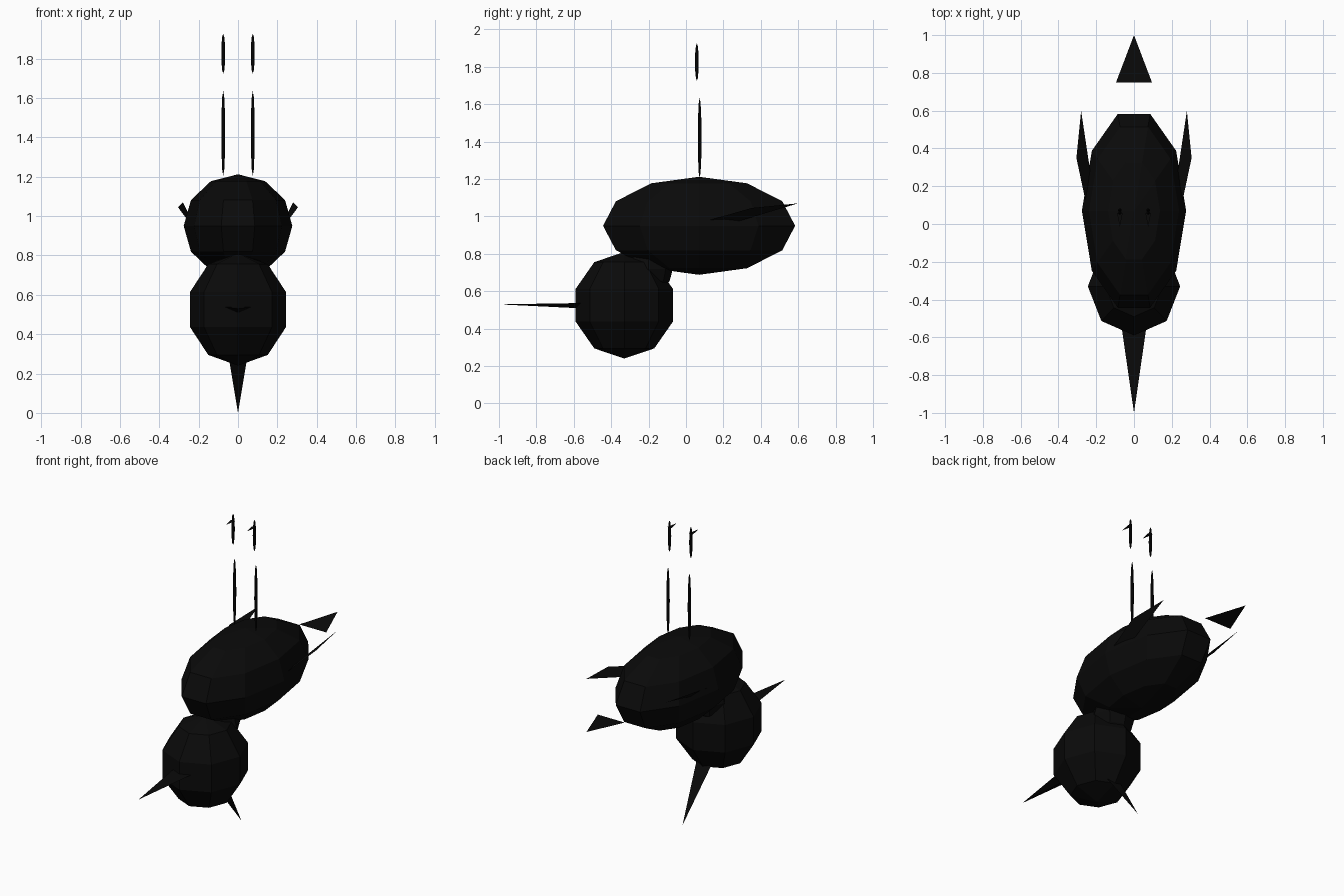
import bpy
import bmesh
from math import pi
from mathutils import Matrix, Vector

cube = bpy.data.objects.get("Cube")
if cube:
    bpy.data.objects.remove(cube, do_unlink=True)

# One flat near-black colour for the whole bird
black = bpy.data.materials.new("feather_black")
black.use_nodes = True
colour = (0.003, 0.003, 0.003, 1)
black.diffuse_color = colour
black.node_tree.nodes["Principled BSDF"].inputs["Base Color"].default_value = colour


def finish(name, bm):
    mesh = bpy.data.meshes.new(name)
    bm.to_mesh(mesh)
    bm.free()
    mesh.materials.append(black)
    obj = bpy.data.objects.new(name, mesh)
    bpy.context.collection.objects.link(obj)
    return obj


def ball(name, centre, radii, segments, rings):
    """Low-poly ellipsoid with a corner on the x axis."""
    bm = bmesh.new()
    matrix = (Matrix.Translation(centre) @ Matrix.Diagonal(Vector(radii)).to_4x4()
              @ Matrix.Rotation(pi / 2, 4, 'Z'))
    bmesh.ops.create_uvsphere(bm, u_segments=segments, v_segments=rings,
                              radius=1, matrix=matrix)
    return finish(name, bm)


def plate(name, points):
    """Single flat face."""
    bm = bmesh.new()
    bm.faces.new([bm.verts.new(p) for p in points])
    return finish(name, bm)


# Body, head and neck
ball("body", (0, 0.07, 0.95), (0.276, 0.54, 0.262), 10, 6)
ball("head", (0, -0.33, 0.525), (0.257, 0.273, 0.285), 8, 5)
ball("neck", (0, -0.2, 0.72), (0.13, 0.13, 0.13), 8, 6)

# Beak: a flattened three-sided cone
bm = bmesh.new()
tip = bm.verts.new((0, -1, 0.53))
base = [bm.verts.new(p) for p in ((-0.065, -0.55, 0.537), (0.065, -0.55, 0.537), (0, -0.55, 0.508))]
for i in range(3):
    bm.faces.new((tip, base[i], base[(i + 1) % 3]))
bm.faces.new(base)
bmesh.ops.recalc_face_normals(bm, faces=bm.faces)
finish("beak", bm)

# Crest spike behind the head, and the tail feather
plate("crest", [(-0.062, -0.22, 0.37), (0.062, -0.22, 0.37), (0, 0.035, 0)])
plate("tail", [(-0.095, 0.75, 0.95), (0.095, 0.75, 0.95), (0, 1, 0.96)])

# Paired wings, legs, feet and claws
for side, s in (("left", 1), ("right", -1)):
    plate(side + "_wing", [(s * 0.22, -0.05, 0.93), (s * 0.305, 0.35, 1.045),
                           (s * 0.28, 0.6, 1.07), (s * 0.22, 0.2, 0.95)])
    x = s * 0.075
    ball(side + "_leg", (x, 0.073, 1.42), (0.01, 0.01, 0.215), 8, 6)
    ball(side + "_foot", (x, 0.058, 1.825), (0.01, 0.01, 0.1), 8, 6)
    plate(side + "_claw", [(x - 0.015, 0.058, 1.88), (x + 0.015, 0.058, 1.88),
                           (x, -0.015, 1.88)])
